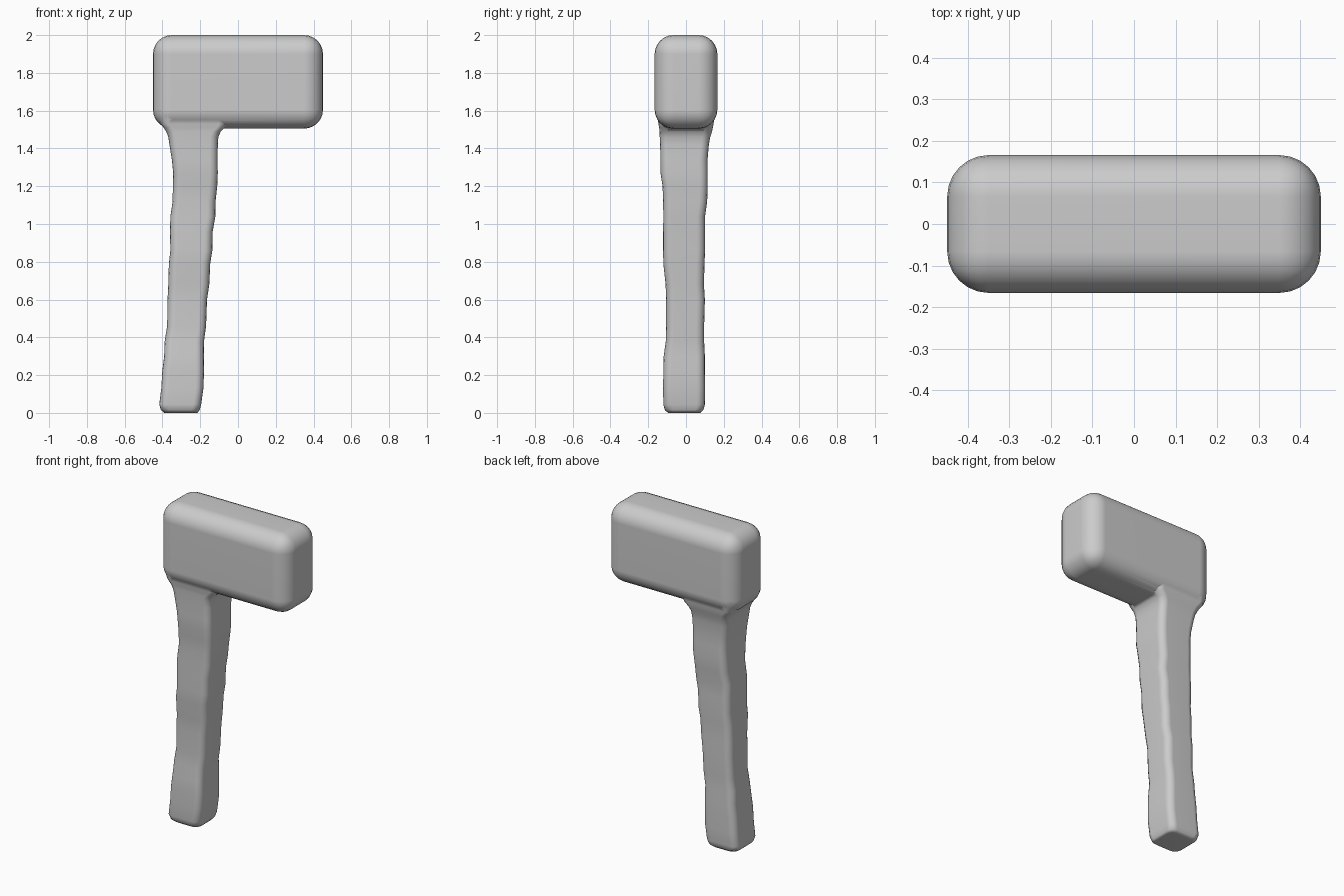
import bpy, bmesh, math

if "Cube" in bpy.data.objects:
    bpy.data.objects.remove(bpy.data.objects["Cube"])

grey = bpy.data.materials.new("plain grey")
grey.diffuse_color = (0.6, 0.6, 0.6, 1)
grey.use_nodes = True
grey.node_tree.nodes["Principled BSDF"].inputs["Base Color"].default_value = grey.diffuse_color


def make_object(name, bm):
    bmesh.ops.recalc_face_normals(bm, faces=bm.faces)
    mesh = bpy.data.meshes.new(name)
    bm.to_mesh(mesh)
    bm.free()
    mesh.materials.append(grey)
    obj = bpy.data.objects.new(name, mesh)
    bpy.context.collection.objects.link(obj)
    return obj


def ring(bm, z, x0, x1, y0, y1, r, n=5):
    """Rounded rectangle loop at height z."""
    corners = [(x1 - r, y1 - r), (x0 + r, y1 - r), (x0 + r, y0 + r), (x1 - r, y0 + r)]
    verts = []
    for q, (cx, cy) in enumerate(corners):
        for i in range(n):
            a = math.pi / 2 * (q + i / (n - 1))
            verts.append(bm.verts.new((cx + r * math.cos(a), cy + r * math.sin(a), z)))
    return verts


# Mallet head: rounded block
bm = bmesh.new()
bmesh.ops.create_cube(bm, size=1)
for v in bm.verts:
    v.co = (v.co.x * 0.9, v.co.y * 0.332, 1.7525 + v.co.z * 0.495)
bmesh.ops.bevel(bm, geom=bm.edges[:], offset=0.1, segments=6, profile=0.5,
                affect='EDGES', clamp_overlap=True)
head = make_object("mallet", bm)

# Handle: uneven hewn shaft, (z, left, right, front, back)
sections = [
    (0.005, -0.390, -0.215, -0.095, 0.075),
    (0.015, -0.408, -0.203, -0.112, 0.092),
    (0.045, -0.417, -0.195, -0.120, 0.100),
    (0.13, -0.406, -0.183, -0.121, 0.101),
    (0.22, -0.401, -0.180, -0.120, 0.100),
    (0.30, -0.391, -0.181, -0.118, 0.100),
    (0.38, -0.388, -0.180, -0.107, 0.096),
    (0.46, -0.375, -0.169, -0.105, 0.096),
    (0.60, -0.373, -0.164, -0.105, 0.100),
    (0.68, -0.369, -0.152, -0.108, 0.095),
    (0.79, -0.366, -0.147, -0.120, 0.098),
    (0.86, -0.358, -0.136, -0.121, 0.101),
    (0.96, -0.360, -0.134, -0.121, 0.101),
    (1.04, -0.358, -0.120, -0.120, 0.101),
    (1.12, -0.346, -0.119, -0.121, 0.112),
    (1.20, -0.345, -0.110, -0.124, 0.115),
    (1.27, -0.343, -0.107, -0.135, 0.115),
    (1.34, -0.350, -0.108, -0.135, 0.114),
    (1.42, -0.363, -0.107, -0.137, 0.121),
    (1.46, -0.369, -0.104, -0.139, 0.128),
    (1.49, -0.380, -0.091, -0.140, 0.138),
    (1.51, -0.394, -0.070, -0.142, 0.142),
    (1.53, -0.408, -0.060, -0.146, 0.146),
    (1.60, -0.425, -0.060, -0.155, 0.155),
]
bm = bmesh.new()
loops = [ring(bm, *s, 0.042) for s in sections]
for a, b in zip(loops, loops[1:]):
    for i in range(len(a)):
        j = (i + 1) % len(a)
        bm.faces.new((a[i], a[j], b[j], b[i]))
bm.faces.new(loops[0][::-1])
bm.faces.new(loops[-1])
bmesh.ops.translate(bm, verts=loops[0], vec=(0, 0, -0.005))
handle = make_object("handle_union_helper", bm)
handle.hide_render = True

# Merge shaft into head
mod = head.modifiers.new("join", 'BOOLEAN')
mod.operation = 'UNION'
mod.solver = 'EXACT'
mod.object = handle
bpy.context.view_layer.objects.active = head
head.select_set(True)
handle.select_set(False)
bpy.ops.object.modifier_apply(modifier=mod.name)
bpy.data.objects.remove(handle)

# Soft shading
bpy.ops.object.shade_smooth_by_angle(angle=math.radians(65))
wn = head.modifiers.new("weighted", 'WEIGHTED_NORMAL')
wn.keep_sharp = True
